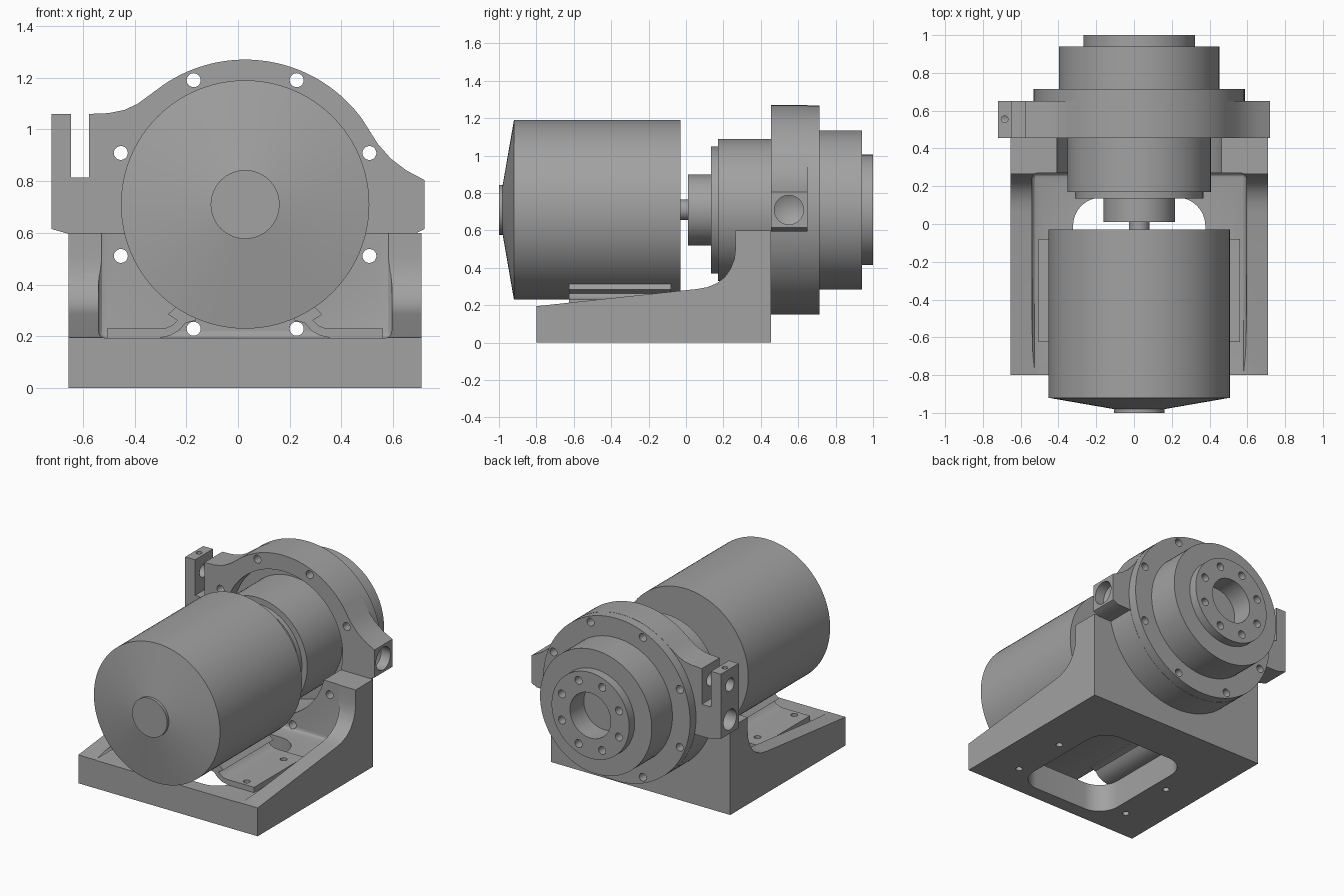
import bpy, bmesh
from math import sin, cos, pi, radians
from mathutils import Vector

if "Cube" in bpy.data.objects:
    bpy.data.objects.remove(bpy.data.objects["Cube"], do_unlink=True)

CX, CZ = 0.0275, 0.71      # main axis of the machine, running along y

grey = bpy.data.materials.new("machine_grey")
grey.use_nodes = True
COLOUR = (0.36, 0.36, 0.36, 1)
grey.diffuse_color = COLOUR
grey.node_tree.nodes["Principled BSDF"].inputs["Base Color"].default_value = COLOUR


def finish(name, bm):
    bmesh.ops.recalc_face_normals(bm, faces=bm.faces)
    mesh = bpy.data.meshes.new(name)
    bm.to_mesh(mesh)
    bm.free()
    mesh.materials.append(grey)
    ob = bpy.data.objects.new(name, mesh)
    bpy.context.collection.objects.link(ob)
    return ob


def extrude(name, pts, axis, lo, hi):
    """Closed outline in the plane across an axis, extruded from lo to hi."""
    place = {"x": lambda a, b, t: (t, a, b),
             "y": lambda a, b, t: (a, t, b),
             "z": lambda a, b, t: (a, b, t)}[axis]
    bm = bmesh.new()
    face = bm.faces.new([bm.verts.new(place(a, b, lo)) for a, b in pts])
    new = bmesh.ops.extrude_face_region(bm, geom=[face])["geom"]
    shift = Vector(place(0, 0, hi - lo))
    bmesh.ops.translate(bm, vec=shift, verts=[v for v in new if isinstance(v, bmesh.types.BMVert)])
    return finish(name, bm)


def arc(cx, cy, r, start, end, n):
    return [(cx + r * cos(radians(start + (end - start) * i / n)),
             cy + r * sin(radians(start + (end - start) * i / n))) for i in range(n + 1)]


def rod(axis, a, b, r, lo, hi, n=32, name="cutter"):
    return extrude(name, arc(a, b, r, 0, 360, n)[:-1], axis, lo, hi)


def lathe(name, profile, n=96):
    """Profile of (y, radius) pairs turned about the main axis."""
    bm = bmesh.new()
    verts = [bm.verts.new((CX + r, y, CZ)) for y, r in profile]
    edges = [bm.edges.new(p) for p in zip(verts, verts[1:])]
    bmesh.ops.spin(bm, geom=verts + edges, cent=(CX, 0, CZ), axis=(0, 1, 0),
                   angle=2 * pi, steps=n)
    bmesh.ops.remove_doubles(bm, verts=bm.verts, dist=1e-5)
    return finish(name, bm)


def activate(ob):
    bpy.ops.object.select_all(action="DESELECT")
    ob.select_set(True)
    bpy.context.view_layer.objects.active = ob


def cut(ob, cutters):
    activate(ob)
    for c in cutters:
        mod = ob.modifiers.new("cut", "BOOLEAN")
        mod.operation, mod.solver, mod.object = "DIFFERENCE", "EXACT", c
        bpy.ops.object.modifier_apply(modifier=mod.name)
        bpy.data.objects.remove(c, do_unlink=True)


def bolt_circle(radius, hole, lo, hi):
    return [rod("y", x, z, hole, lo, hi, 20)
            for x, z in arc(CX, CZ, radius, 22.5, 337.5, 7)]


# Motor with shallow conical end and cap, and the shaft to the coupling
lathe("motor", [(-1, 0), (-1, .133), (-.98, .133), (-.92, .48), (-.03, .48), (-.03, 0)])
lathe("motor_shaft", [(-.04, 0), (-.04, .055), (.03, .055), (.03, 0)], 48)

# Gearbox: input hub, stepped body and output flange
gearbox = lathe("gearbox", [(.01, 0), (.01, .19), (.135, .19), (.135, .34), (.17, .34),
                            (.17, .38), (.6, .38), (.6, .425), (.94, .425),
                            (.94, .295), (1, .295), (1, 0)])
cut(gearbox, [rod("y", CX, CZ, .155, .85, 1.1, 64)] + bolt_circle(.235, .027, .9, 1.1))

# Housing ring with a forked lug on one side and a plain lug on the other
outline = (arc(CX, CZ, .56, 36, 124, 44)
           + [(-.35, 1.127), (-.39, 1.098), (-.44, 1.075), (-.5, 1.063), (-.575, 1.06),
              (-.575, .815), (-.645, .815), (-.645, 1.06), (-.72, 1.06),
              (-.72, .615), (-.65, .595)]
           + arc(CX, CZ, .56, 192, 348, 78)
           + [(.68, .595), (.72, .615), (.72, .805), (.65, .842), (.59, .888), (.54, .945)])
housing = extrude("housing_ring", outline, "y", .455, .65)

# Conical bottomed bore for the plain lug
bm = bmesh.new()
for r, x in ((.078, .76), (.078, .65), (0, .61)):
    ring = [bm.verts.new((x, .55 + a, CZ + b)) for a, b in arc(0, 0, r, 0, 360, 40)[:-1]]
    if x == .76:
        bm.faces.new(ring)
    else:
        for i in range(40):
            bm.faces.new((last[i - 1], last[i], ring[i], ring[i - 1]))
    last = ring
bmesh.ops.remove_doubles(bm, verts=bm.verts, dist=1e-5)
lug_bore = finish("cutter", bm)

cut(housing, [rod("y", CX, CZ, .45, .4, .55, 96), lug_bore,
              rod("x", .55, CZ, .07, -.8, -.62),
              rod("x", .55, .95, .045, -.8, -.5),
              rod("z", -.685, .555, .018, .98, 1.2)] + bolt_circle(.52, .027, .4, .8))

rear_ring = lathe("rear_ring", [(.62, 0), (.62, .559), (.715, .559), (.715, 0)])
cut(rear_ring, bolt_circle(.52, .027, .5, .8))

# Base: sloping side walls curving up into the rear upright
side = ([(-.8, 0), (.455, 0), (.455, .6), (.265, .6)]
        + [(.265, .5), (.258, .445), (.238, .395), (.207, .35), (.165, .318),
           (.115, .297), (.06, .287), (-.8, .195)])
base = extrude("base", side, "x", -.655, .71)

# Open fronted pocket with softened floor edges
pocket_sides = [(CX - .567, .193), (CX + .567, .193), (CX + .567, 1), (CX - .567, 1)]
pocket = extrude("cutter", pocket_sides, "y", -1, .27)
bm = bmesh.new()
bm.from_mesh(pocket.data)
bmesh.ops.bevel(bm, geom=bm.edges[:], offset=.028, segments=3, profile=.5, affect="EDGES")
bm.to_mesh(pocket.data)
bm.free()

# Rounded opening through the floor
HX, Y0, Y1, R = .35, -.7, .14, .15
window = []
for k, (x, y) in enumerate(((CX + HX - R, Y1 - R), (CX - HX + R, Y1 - R),
                            (CX - HX + R, Y0 + R), (CX + HX - R, Y0 + R))):
    window += arc(x, y, R, 90 * k, 90 * k + 90, 12)


def foot_holes(sides):
    return [rod("z", CX + s * .445, y, .022, -.1, .4, 20) for s in sides for y in (-.58, -.18)]


cut(base, [pocket, extrude("cutter", window, "z", -.1, .5),
           rod("y", CX, CZ, .45, .2, .6, 96)]
    + foot_holes((-1, 1)) + bolt_circle(.52, .027, .2, .6))

# Motor cradles: flat feet curling up to meet the motor
foot = [(.533, .193), (.335, .193), (.29, .203), (.255, .223), (.23, .252), (.19, .262),
        (.19, .275), (.262, .32), (.298, .285), (.262, .262), (.28, .244), (.305, .233),
        (.335, .23), (.533, .23)]
for name, s in (("left_cradle", 1), ("right_cradle", -1)):
    cradle = extrude(name, [(CX + s * x, z) for x, z in foot], "y", -.625, -.08)
    cut(cradle, foot_holes((s,)))

# Smooth the round surfaces, keep the machined edges crisp
for ob in [o for o in bpy.context.collection.objects if o.type == "MESH"]:
    if ob.data.materials and ob.data.materials[0] == grey:
        activate(ob)
        bpy.ops.object.shade_smooth_by_angle(angle=radians(28))
